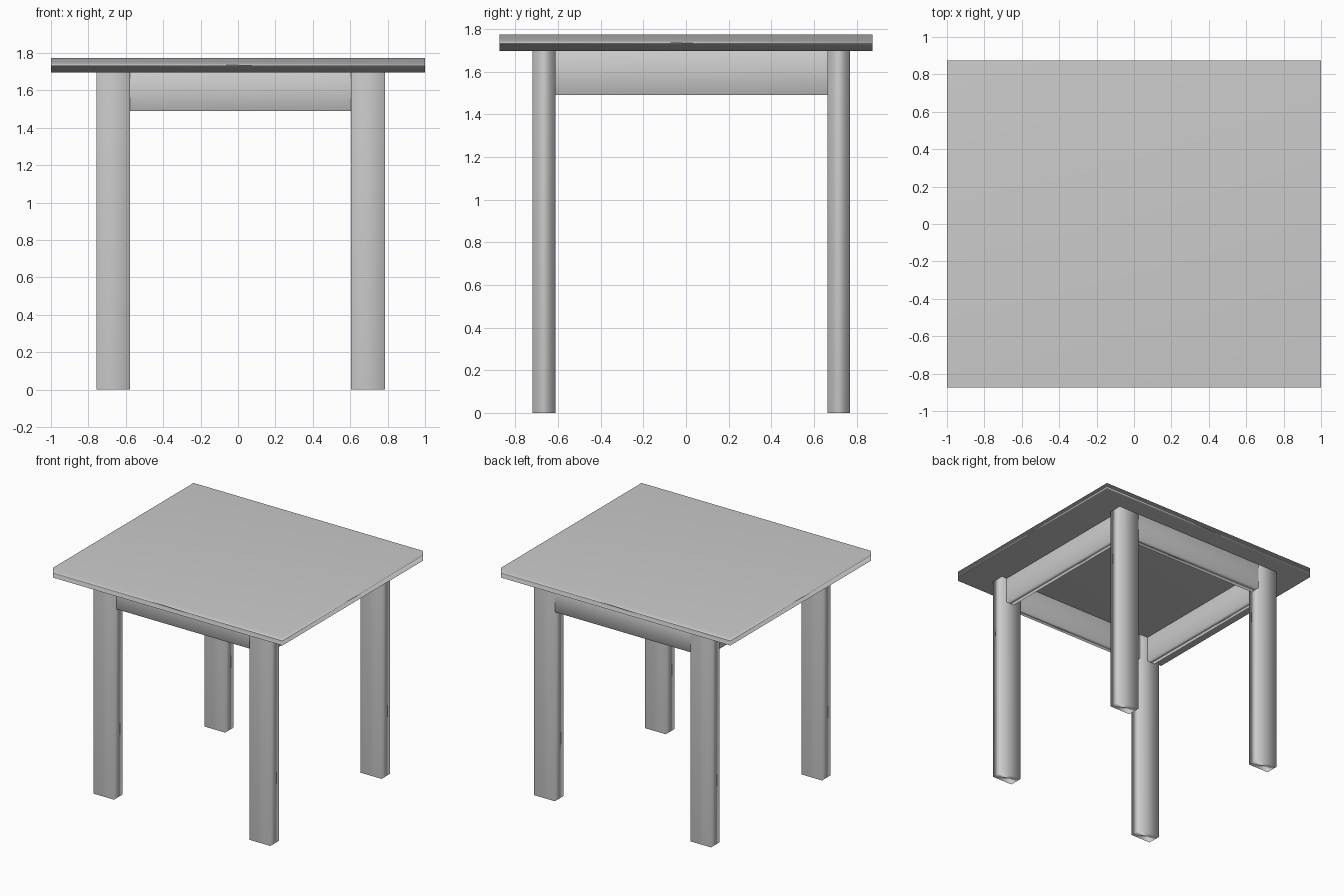
import bpy

if "Cube" in bpy.data.objects:
    bpy.data.objects.remove(bpy.data.objects["Cube"])


def box(name, x, y, z):
    """Softly shaded box from (min, max) ranges on each axis."""
    bpy.ops.mesh.primitive_cube_add(
        size=1, location=[(a + b) / 2 for a, b in (x, y, z)])
    ob = bpy.context.object
    ob.name = name
    for v in ob.data.vertices:
        for i, (a, b) in enumerate((x, y, z)):
            v.co[i] *= b - a
    bpy.ops.object.shade_smooth()
    mod = ob.modifiers.new("Weighted normals", 'WEIGHTED_NORMAL')
    mod.mode = 'FACE_AREA'
    return ob


TOP_Z, UNDER_Z, APRON_Z = 1.773, 1.696, 1.49

# Table top
box("table_top", (-1, 1), (-0.875, 0.875), (UNDER_Z, TOP_Z))

# Four rectangular legs, set slightly off centre
leg_x = {"left": (-0.757, -0.577), "right": (0.604, 0.786)}
leg_y = {"front": (-0.719, -0.611), "back": (0.664, 0.770)}
for yn, y in leg_y.items():
    for xn, x in leg_x.items():
        box(f"{yn}_{xn}_leg", x, y, (0, UNDER_Z))

# Apron rails between the legs
span_x, span_y = (-0.577, 0.604), (-0.611, 0.664)
rail_z = (APRON_Z, UNDER_Z)
box("front_apron", span_x, (-0.69, -0.62), rail_z)
box("back_apron", span_x, (0.69, 0.77), rail_z)
box("left_apron", (-0.715, -0.645), span_y, rail_z)
box("right_apron", (0.67, 0.74), span_y, rail_z)
